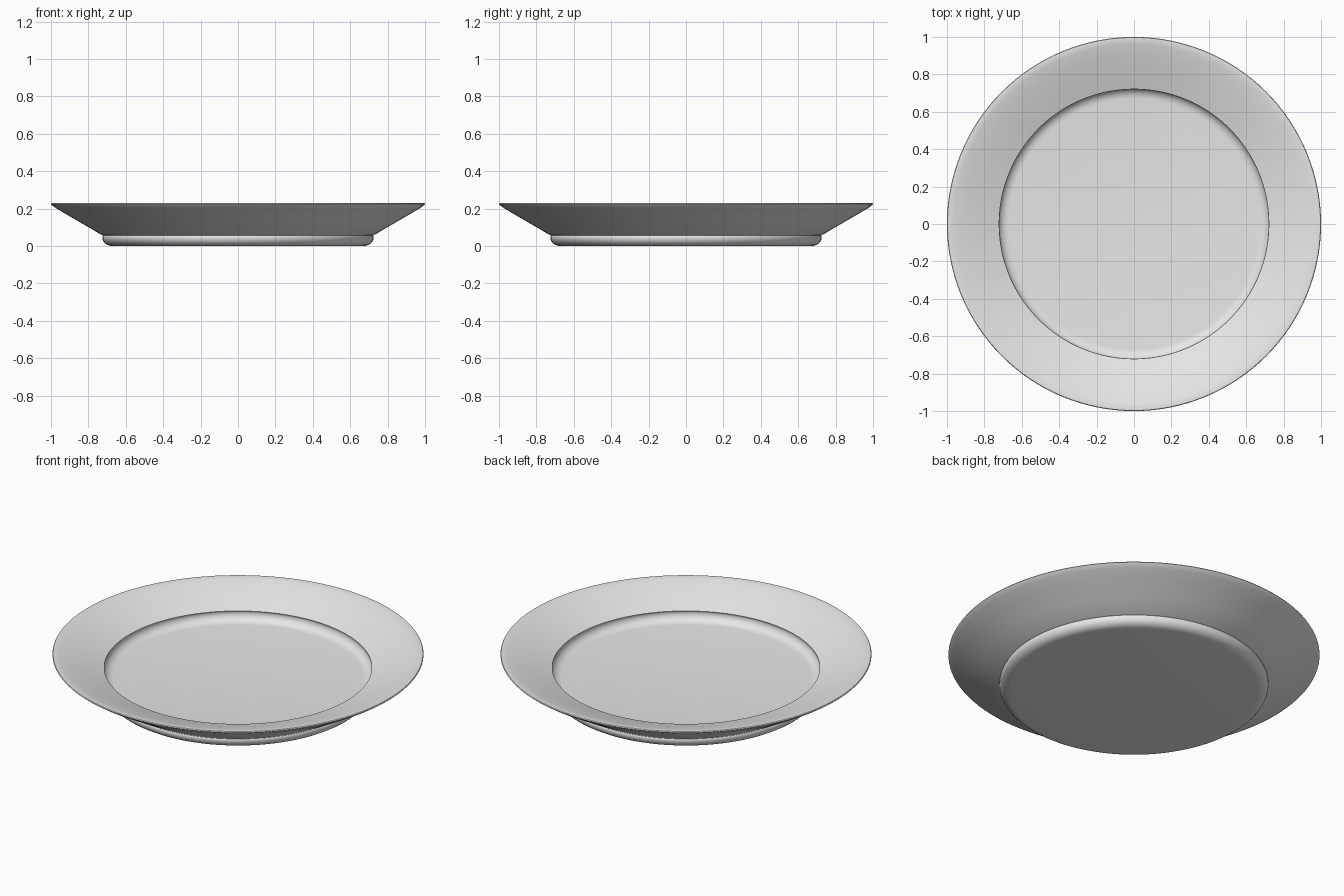
import bpy
import bmesh
import math

cube = bpy.data.objects.get("Cube")
if cube:
    bpy.data.objects.remove(cube, do_unlink=True)

# Single glaze colour
glaze = bpy.data.materials.new("light_grey_glaze")
glaze.use_nodes = True
colour = (0.8, 0.8, 0.8, 1.0)
glaze.diffuse_color = colour
glaze.node_tree.nodes["Principled BSDF"].inputs["Base Color"].default_value = colour


def rounded_wall(z):
    """Quarter-round wall climbing from a flat disc at height z."""
    arc = [(0.67 + 0.055 * math.sin(a), z + 0.045 * (1 - math.cos(a)))
           for a in (math.radians(15 * i) for i in range(7))]
    return arc + [(0.724, z + 0.051), (0.721, z + 0.057)]


def lathe(name, profile, segments=128):
    """Revolve a (radius, height) profile around the z axis."""
    bm = bmesh.new()
    verts = [bm.verts.new((r, 0, z)) for r, z in profile]
    edges = [bm.edges.new(pair) for pair in zip(verts, verts[1:])]
    bmesh.ops.spin(bm, geom=verts + edges, cent=(0, 0, 0), axis=(0, 0, 1),
                   angle=math.tau, steps=segments, use_duplicate=False)
    bmesh.ops.remove_doubles(bm, verts=bm.verts[:], dist=0.0002)
    bmesh.ops.recalc_face_normals(bm, faces=bm.faces[:])
    mesh = bpy.data.meshes.new(name)
    bm.to_mesh(mesh)
    bm.free()
    mesh.materials.append(glaze)
    obj = bpy.data.objects.new(name, mesh)
    bpy.context.collection.objects.link(obj)
    bpy.ops.object.select_all(action='DESELECT')
    obj.select_set(True)
    bpy.context.view_layer.objects.active = obj
    bpy.ops.object.shade_smooth_by_angle(angle=math.radians(30))
    return obj


# Underside: flat foot, rounded foot wall, flared rim
foot = [(0, 0)] + rounded_wall(0.0)
rim_under = [(0.73, 0.06), (0.82, 0.113), (0.92, 0.171), (0.975, 0.204)]

# Rounded lip, then the upper rim sloping down to the well
lip = [(0.995, 0.218), (1.0, 0.224), (0.997, 0.229), (0.988, 0.23)]
rim_top = [(0.96, 0.224), (0.90, 0.207), (0.81, 0.176)]

# Recessed well with the same rounded wall, ending at the flat floor
well = rounded_wall(0.088)[::-1] + [(0, 0.088)]

lathe("plate", foot + rim_under + lip + rim_top + well)
